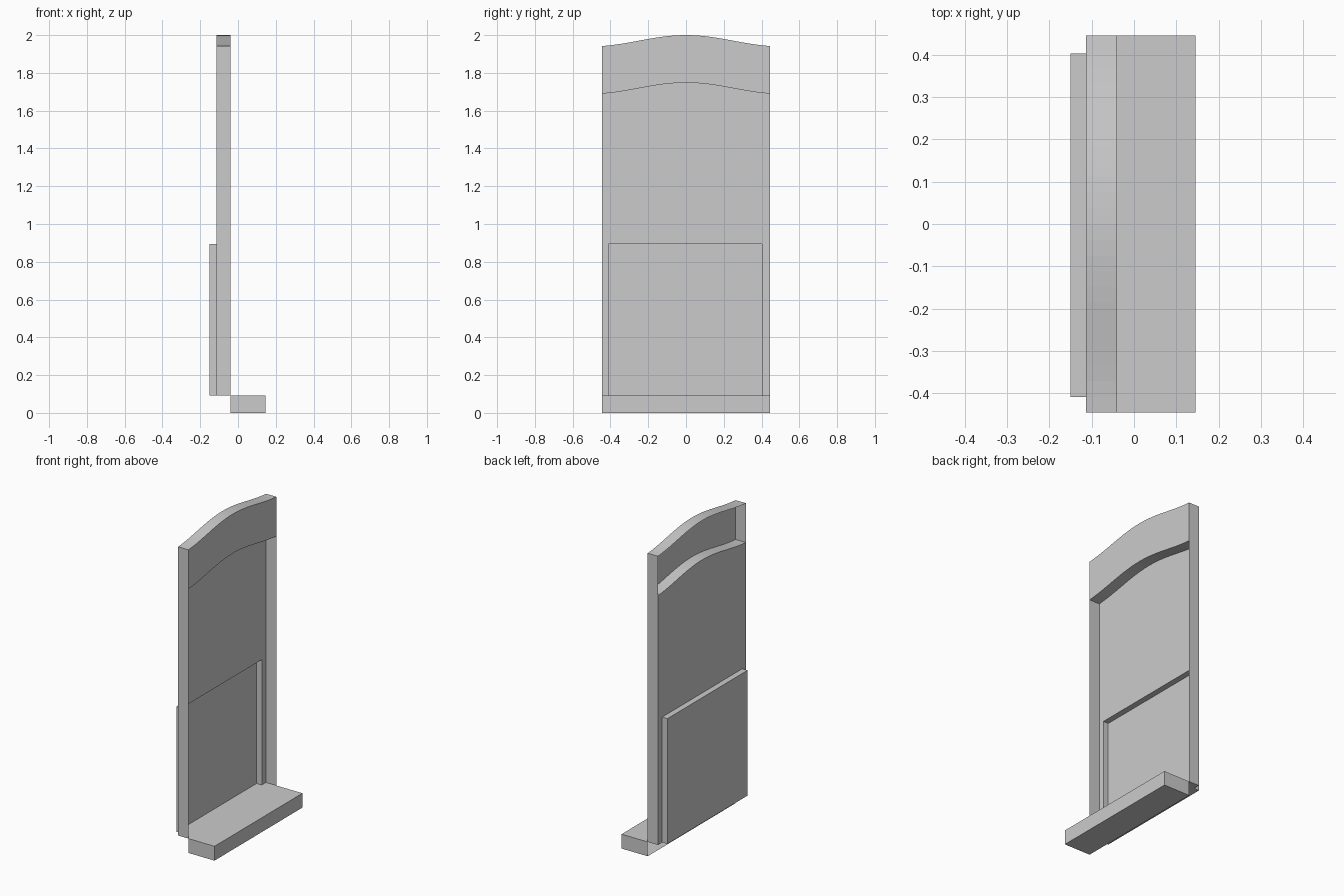
import bpy, bmesh, math

cube = bpy.data.objects.get("Cube")
if cube:
    bpy.data.objects.remove(cube, do_unlink=True)

grey = bpy.data.materials.new("plain_grey")
grey.use_nodes = True
COLOUR = (0.6, 0.6, 0.6, 1)
grey.diffuse_color = COLOUR
grey.node_tree.nodes["Principled BSDF"].inputs["Base Color"].default_value = COLOUR

# Main dimensions
HALF = 0.445                                # half the width along y
FRONT, BACK, BOX = -0.04, -0.113, -0.15     # depths of the thin skins
STEP = 0.185                                # depth of the foot
FLOOR, BOX_TOP = 0.092, 0.895
LEDGE, CREST = 1.69, 1.942
BOX_Y = (-0.409, 0.402)


def arch(y):
    """Rise of the arched edges, highest in the middle."""
    a = 0.88 * math.pi
    low = math.cos(a)
    return 0.058 * (math.cos(a * y / HALF) - low) / (1 - low)


def make(name, polygons):
    """Weld a list of polygons into one flat shaded object."""
    bm = bmesh.new()
    for points in polygons:
        bm.faces.new([bm.verts.new(p) for p in points])
    bmesh.ops.remove_doubles(bm, verts=bm.verts, dist=0.0005)
    bmesh.ops.recalc_face_normals(bm, faces=bm.faces)
    mesh = bpy.data.meshes.new(name)
    bm.to_mesh(mesh)
    bm.free()
    mesh.materials.append(grey)
    obj = bpy.data.objects.new(name, mesh)
    bpy.context.collection.objects.link(obj)
    return obj


def sweep(path, ya, yb):
    """Quads joining an (x, z, arched) path at ya to the same path at yb."""
    def at(p, y):
        return (p[0], y, p[1] + p[2] * arch(y))
    return [[at(p, ya), at(q, ya), at(q, yb), at(p, yb)]
            for p, q in zip(path, path[1:])]


def end_wall(x0, x1, z0, z1, y):
    return [(x0, y, z0), (x1, y, z0), (x1, y, z1), (x0, y, z1)]


# Backboard: arched header at the front, ledge, then a recessed lower skin
header = [(BACK, CREST, 1), (FRONT, CREST, 1), (FRONT, LEDGE, 1),
          (BACK, LEDGE, 1), (BACK, BOX_TOP, 0)]
lower = [(BACK, BOX_TOP, 0), (BACK, FLOOR, 0)]
floor = [(BACK, FLOOR, 0), (FRONT, FLOOR, 0)]
STEPS = 24
ys = sorted([-HALF + 2 * HALF * i / STEPS for i in range(STEPS + 1)] + list(BOX_Y))
skin = []
for ya, yb in zip(ys, ys[1:]):
    skin += sweep(header, ya, yb) + sweep(floor, ya, yb)
    if not BOX_Y[0] < (ya + yb) / 2 < BOX_Y[1]:
        skin += sweep(lower, ya, yb)
for y in (-HALF, HALF):
    skin.append(end_wall(BACK, FRONT, FLOOR, CREST, y))
make("backboard", skin)

# Shallow box bulging from the back, open towards the front
box_path = [(BACK, BOX_TOP, 0), (BOX, BOX_TOP, 0), (BOX, FLOOR, 0), (BACK, FLOOR, 0)]
box = sweep(box_path, *BOX_Y)
for y in BOX_Y:
    box.append(end_wall(BOX, BACK, FLOOR, BOX_TOP, y))
make("rear_box", box)

# Foot: low step in front, open at its hidden back
foot_path = [(FRONT, FLOOR, 0), (FRONT + STEP, FLOOR, 0), (FRONT + STEP, 0, 0), (FRONT, 0, 0)]
foot = sweep(foot_path, -HALF, HALF)
for y in (-HALF, HALF):
    foot.append(end_wall(FRONT, FRONT + STEP, 0, FLOOR, y))
make("foot", foot)
